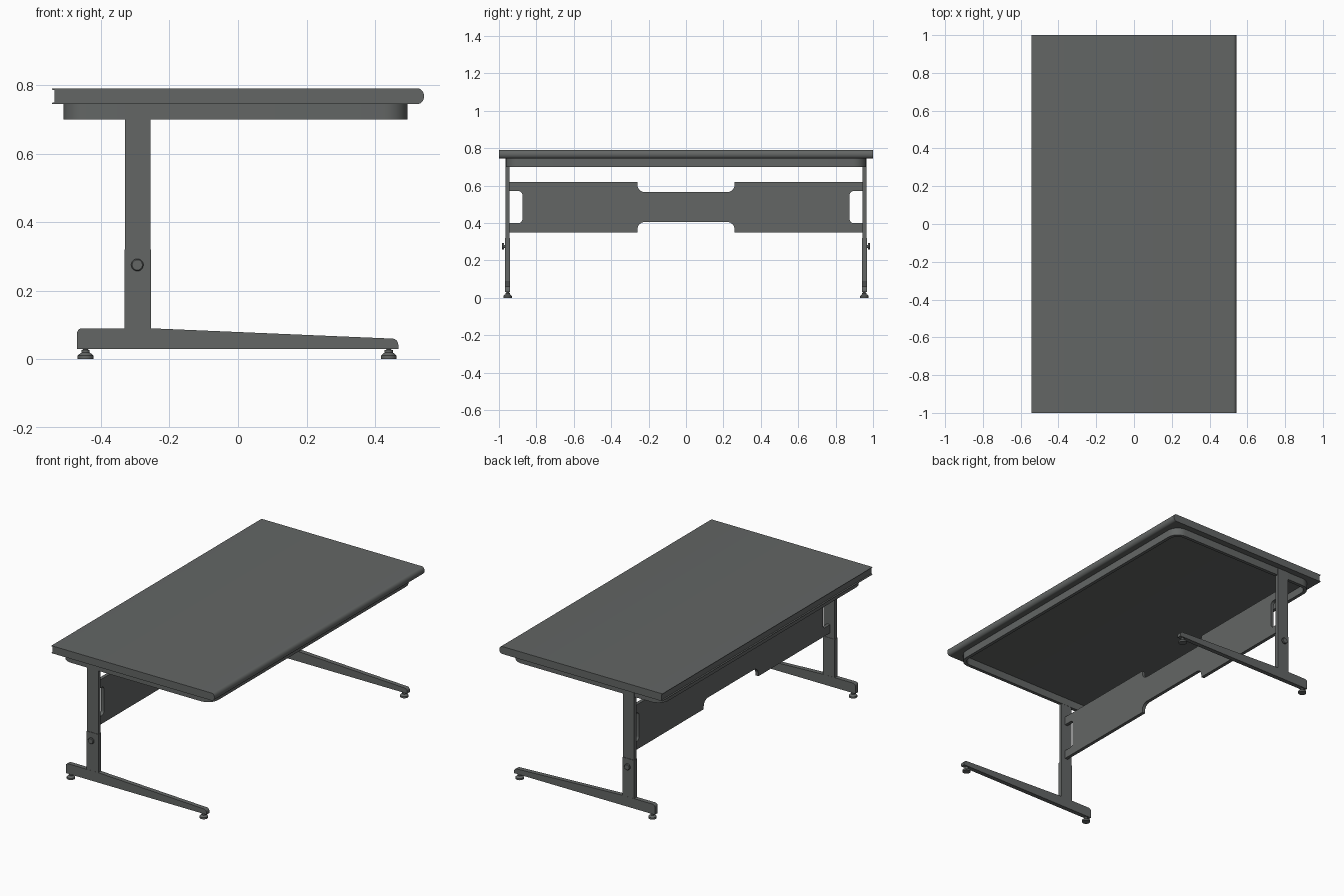
import bpy, bmesh, math

if "Cube" in bpy.data.objects:
    bpy.data.objects.remove(bpy.data.objects["Cube"])

grey = bpy.data.materials.new("dark grey")
grey.diffuse_color = (0.125, 0.133, 0.13, 1)
grey.use_nodes = True
grey.node_tree.nodes["Principled BSDF"].inputs["Base Color"].default_value = grey.diffuse_color


def finish(name, bm):
    bmesh.ops.recalc_face_normals(bm, faces=bm.faces)
    me = bpy.data.meshes.new(name)
    bm.to_mesh(me)
    bm.free()
    me.materials.append(grey)
    ob = bpy.data.objects.new(name, me)
    bpy.context.collection.objects.link(ob)
    bpy.context.view_layer.objects.active = ob
    for o in bpy.context.selected_objects:
        o.select_set(False)
    ob.select_set(True)
    bpy.ops.object.shade_smooth_by_angle(angle=math.radians(35))
    return ob


def arc(cx, cy, rx, ry, a0, a1, n=8):
    return [(cx + rx * math.cos(math.radians(a0 + (a1 - a0) * i / n)),
             cy + ry * math.sin(math.radians(a0 + (a1 - a0) * i / n))) for i in range(n + 1)]


def prism(name, pts, axis, a, b):
    """Extrude a 2D outline along an axis from a to b."""
    put = {"x": lambda p, t: (t, p[0], p[1]), "y": lambda p, t: (p[0], t, p[1])}[axis]
    bm = bmesh.new()
    lo = [bm.verts.new(put(p, a)) for p in pts]
    hi = [bm.verts.new(put(p, b)) for p in pts]
    bm.faces.new(lo)
    bm.faces.new(hi)
    n = len(pts)
    for i in range(n):
        bm.faces.new((lo[i], lo[(i + 1) % n], hi[(i + 1) % n], hi[i]))
    return finish(name, bm)


def lathe(name, prof, place, n=20):
    """Revolve (radius, height) pairs; place maps local to world."""
    bm = bmesh.new()
    rings = [[bm.verts.new(place(r * math.cos(math.tau * i / n), r * math.sin(math.tau * i / n), h))
              for i in range(n)] for r, h in prof]
    for r0, r1 in zip(rings, rings[1:]):
        for i in range(n):
            j = (i + 1) % n
            bm.faces.new((r0[i], r0[j], r1[j], r1[i]))
    bm.faces.new(rings[0])
    bm.faces.new(rings[-1])
    return finish(name, bm)


def rounded_rect(x0, x1, y, r):
    return (arc(x1 - r, y - r, r, r, 0, 90) + arc(x0 + r, y - r, r, r, 90, 180) +
            arc(x0 + r, r - y, r, r, 180, 270) + arc(x1 - r, r - y, r, r, 270, 360))


# tabletop: rounded edge at +x, shallow groove along -x
top = arc(0.525, 0.7675, 0.018, 0.0225, -90, 90, 12)
top += [(-0.543, 0.79), (-0.543, 0.787), (-0.536, 0.785),
        (-0.536, 0.75), (-0.543, 0.748), (-0.543, 0.745)]
prism("tabletop", top, "y", -1, 1)

# frame ring under the top
bm = bmesh.new()
outer = rounded_rect(-0.51, 0.495, 0.962, 0.07)
inner = rounded_rect(-0.49, 0.475, 0.942, 0.05)
loops = [[bm.verts.new((x, y, z)) for x, y in o]
         for o, z in ((outer, 0.746), (outer, 0.70), (inner, 0.70), (inner, 0.746))]
n = len(outer)
for k in range(4):
    a, b = loops[k], loops[(k + 1) % 4]
    for i in range(n):
        bm.faces.new((a[i], a[(i + 1) % n], b[(i + 1) % n], b[i]))
finish("under_frame", bm)

# modesty panel, one quarter outline mirrored both ways
q = arc(0.22, 0.12, 0.04, 0.04, -90, 0) + [(0.26, 0.135), (0.945, 0.135), (0.945, 0.085)]
q += arc(0.895, 0.065, 0.02, 0.02, 90, 180)
outline = (q + [(y, -z) for y, z in reversed(q)] + [(-y, -z) for y, z in q] +
           [(-y, z) for y, z in reversed(q)])
prism("modesty_panel", [(y, z + 0.485) for y, z in outline], "x", -0.30, -0.28)

# legs, feet, knobs and glides on both sides
foot = [(-0.47, 0.03)] + arc(-0.455, 0.075, 0.015, 0.015, 180, 90, 5)
foot += [(-0.255, 0.09)] + arc(0.45, 0.042, 0.018, 0.018, 85, 0, 5) + [(0.468, 0.03)]
for s, side in ((-1, "left"), (1, "right")):
    prism(side + "_upper_leg", [(-0.33, 0.30), (-0.256, 0.30), (-0.256, 0.746), (-0.33, 0.746)],
          "y", s * 0.943, s * 0.964)
    prism(side + "_lower_leg", [(-0.332, 0.05), (-0.254, 0.05), (-0.254, 0.32), (-0.332, 0.32)],
          "y", s * 0.941, s * 0.967)
    prism(side + "_foot", foot, "y", s * 0.9405, s * 0.9675)
    lathe(side + "_knob", [(0.008, 0.96), (0.008, 0.974), (0.018, 0.974), (0.018, 0.982), (0.015, 0.985)],
          lambda u, v, h: (-0.294 + u, s * h, 0.275 + v))
    for cx, end in ((-0.445, "back"), (0.44, "front")):
        lathe(f"{side}_{end}_glide", [(0.023, 0), (0.023, 0.01), (0.018, 0.015), (0.012, 0.019),
                                      (0.012, 0.026), (0.007, 0.028), (0.007, 0.034)],
              lambda u, v, h: (cx + u, s * 0.954 + v, h))
